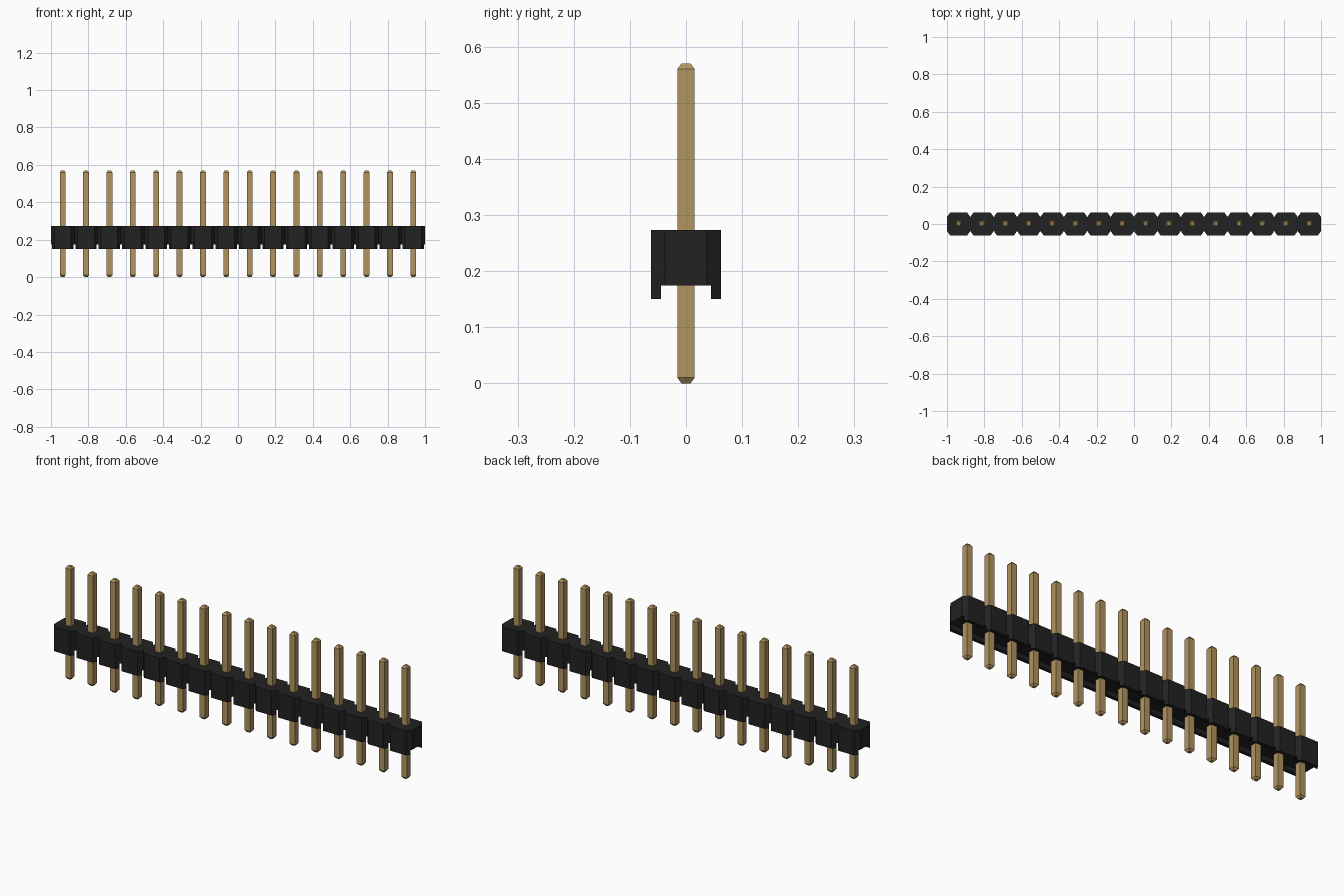
import bpy, bmesh

if "Cube" in bpy.data.objects:
    bpy.data.objects.remove(bpy.data.objects["Cube"])

COUNT, PITCH = 16, 0.125
HALF = PITCH / 2
CX, CY = 0.018, 0.025            # corner chamfer of each housing cell
Z_LOW, Z_CHANNEL, Z_TOP = 0.15, 0.174, 0.273
PIN, TIP, TIP_H, PIN_TOP = 0.0155, 0.008, 0.01, 0.57


def material(name, rgb):
    m = bpy.data.materials.new(name)
    m.diffuse_color = (*rgb, 1)
    m.use_nodes = True
    m.node_tree.nodes["Principled BSDF"].inputs["Base Color"].default_value = m.diffuse_color
    return m


def add_object(name, bm, mat):
    bmesh.ops.recalc_face_normals(bm, faces=bm.faces)
    me = bpy.data.meshes.new(name)
    bm.to_mesh(me)
    bm.free()
    ob = bpy.data.objects.new(name, me)
    bpy.context.collection.objects.link(ob)
    if mat:
        me.materials.append(mat)
    return ob


def prism(outline, z0, z1):
    bm = bmesh.new()
    face = bm.faces.new([bm.verts.new((x, y, z0)) for x, y in outline])
    top = bmesh.ops.extrude_face_region(bm, geom=[face])["geom"]
    verts = [v for v in top if isinstance(v, bmesh.types.BMVert)]
    bmesh.ops.translate(bm, verts=verts, vec=(0, 0, z1 - z0))
    return bm


black = material("black plastic", (0.016, 0.016, 0.016))
gold = material("gold metal", (0.45, 0.30, 0.118))
centres = [(i - (COUNT - 1) / 2) * PITCH for i in range(COUNT)]

# Housing: notched strip outline, extruded
front = [(-1, -HALF + CY)]
for x in centres:
    front += [(x - HALF + CX, -HALF), (x + HALF - CX, -HALF), (x + HALF, -HALF + CY)]
outline = front + [(-x, -y) for x, y in front]
housing = add_object("housing", prism(outline, Z_LOW, Z_TOP), black)

# Underside channel cut along the whole strip
box = [(-1.1, -0.045), (1.1, -0.045), (1.1, 0.045), (-1.1, 0.045)]
cutter = add_object("channel_cutter", prism(box, 0.1, Z_CHANNEL), None)
cutter.hide_render = True
mod = housing.modifiers.new("channel", "BOOLEAN")
mod.operation, mod.solver, mod.object = "DIFFERENCE", "EXACT", cutter
bpy.context.view_layer.objects.active = housing
housing.select_set(True)
bpy.ops.object.modifier_apply(modifier=mod.name)
bpy.data.objects.remove(cutter)

# Pins: square posts with tapered tips, sharing one mesh
bm = bmesh.new()
rings = []
for z, r in ((0, TIP), (TIP_H, PIN), (PIN_TOP - TIP_H, PIN), (PIN_TOP, TIP)):
    rings.append([bm.verts.new((sx * r, sy * r, z))
                  for sx, sy in ((-1, -1), (1, -1), (1, 1), (-1, 1))])
for a, b in zip(rings, rings[1:]):
    for i in range(4):
        j = (i + 1) % 4
        bm.faces.new((a[i], a[j], b[j], b[i]))
bm.faces.new(rings[0])
bm.faces.new(rings[-1])
pin = add_object("pin", bm, gold)
pin.location.x = centres[0]
for x in centres[1:]:
    copy = pin.copy()
    copy.location.x = x
    bpy.context.collection.objects.link(copy)
